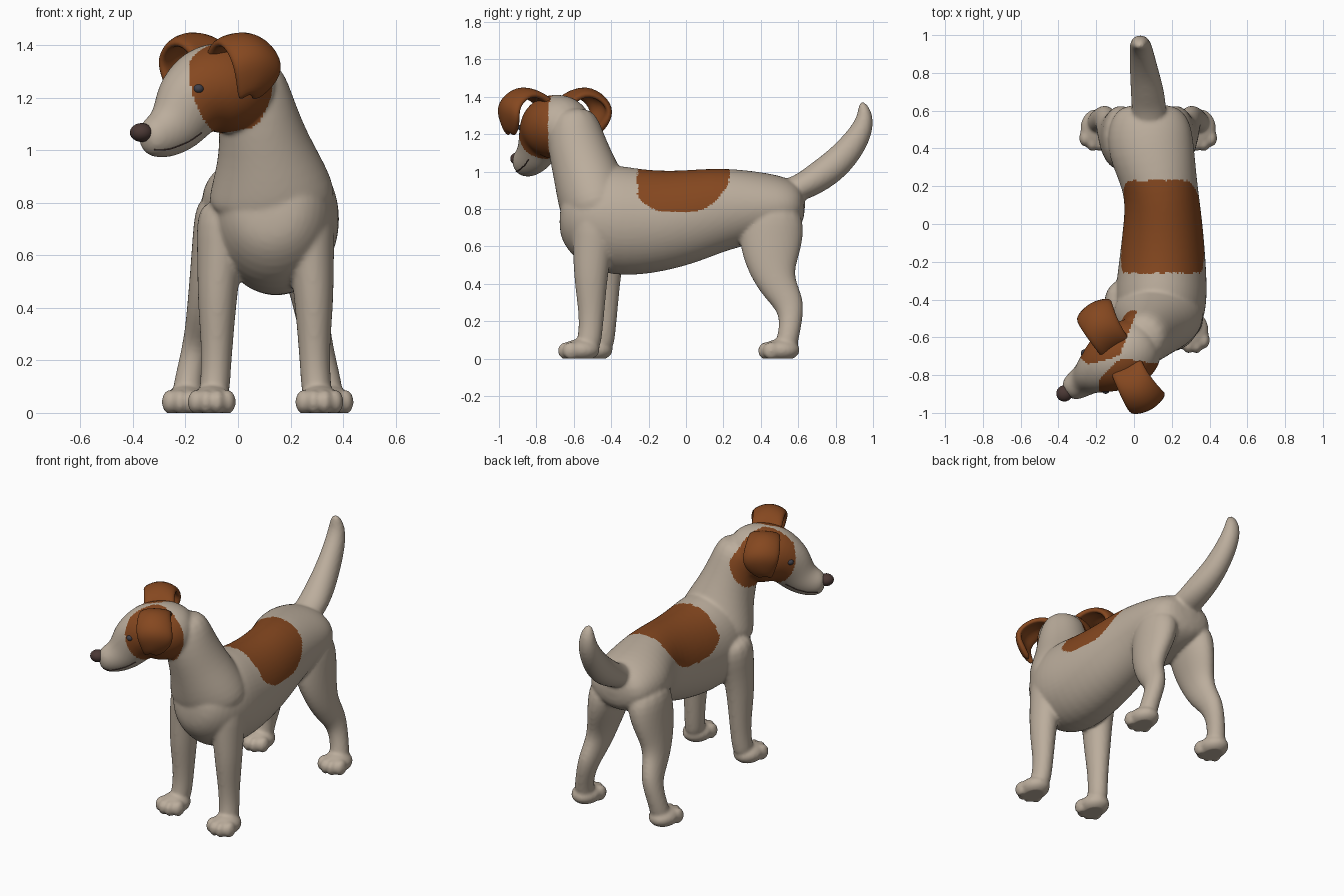
import bpy
import bmesh
import math
from mathutils import Matrix, Vector

cube = bpy.data.objects.get("Cube")
if cube:
    bpy.data.objects.remove(cube, do_unlink=True)


def make_material(name, rgb):
    mat = bpy.data.materials.new(name)
    mat.use_nodes = True
    mat.diffuse_color = (*rgb, 1)
    shader = mat.node_tree.nodes["Principled BSDF"]
    shader.inputs["Base Color"].default_value = (*rgb, 1)
    shader.inputs["Roughness"].default_value = 0.8
    return mat


CREAM = make_material("cream fur", (0.50, 0.42, 0.335))
BROWN = make_material("brown fur", (0.235, 0.064, 0.014))
NOSE = make_material("dark nose", (0.07, 0.04, 0.035))
EYE = make_material("eye grey", (0.05, 0.05, 0.065))

# Head frame: forward is local -y, left is local +x, turned to the right
HEAD = Matrix.Translation((-0.05, -0.69, 0)) @ Matrix.Rotation(math.radians(-60), 4, "Z")
IDENTITY = Matrix.Identity(4)


def add_object(name, bm, *materials):
    mesh = bpy.data.meshes.new(name)
    bmesh.ops.recalc_face_normals(bm, faces=bm.faces)
    bm.to_mesh(mesh)
    bm.free()
    for mat in materials:
        mesh.materials.append(mat)
    mesh.shade_smooth()
    obj = bpy.data.objects.new(name, mesh)
    bpy.context.collection.objects.link(obj)
    return obj


def loft(bm, rings, matrix=IDENTITY, sides=14):
    """Closed tube through (x, y, z, half width, half depth) rings."""
    centres = [Vector(r[:3]) for r in rings]
    loops = []
    for i, ring in enumerate(rings):
        tangent = centres[min(i + 1, len(rings) - 1)] - centres[max(i - 1, 0)]
        tangent.normalize()
        side = Vector((1, 0, 0))
        side = (side - tangent * side.dot(tangent)).normalized()
        up = tangent.cross(side)
        loop = []
        for k in range(sides):
            a = math.tau * k / sides
            offset = side * math.cos(a) * ring[3] + up * math.sin(a) * ring[4]
            loop.append(bm.verts.new(matrix @ (centres[i] + offset * 1.03)))
        loops.append(loop)
    for low, high in zip(loops, loops[1:]):
        for k in range(sides):
            n = (k + 1) % sides
            bm.faces.new((low[k], low[n], high[n], high[k]))
    bm.faces.new(loops[0][::-1])
    bm.faces.new(loops[-1])


def ball(bm, centre, radii, matrix=IDENTITY):
    place = matrix @ Matrix.Translation(centre) @ Matrix.Diagonal((*radii, 1))
    bmesh.ops.create_icosphere(bm, subdivisions=3, radius=1, matrix=place)


def paw(bm, x, y):
    ball(bm, (x, y + 0.01, 0.045), (0.086, 0.105, 0.06))
    for toe, back in ((-0.06, 0.025), (-0.021, 0), (0.021, 0), (0.06, 0.025)):
        ball(bm, (x + toe, y - 0.065 + back, 0.042), (0.032, 0.046, 0.048))


def leg_pair(bm, rings, middle, foot, right_shift):
    """Rings hold the offset from the middle line; one leg on each side."""
    for sign, shift in ((1, 0), (-1, right_shift)):
        loft(bm, [(middle + sign * x, y + shift, z, w, d) for x, y, z, w, d in rings])
        paw(bm, middle + sign * foot[0], foot[1] + shift)


bm = bmesh.new()

# Torso: y, x, top, bottom, half width
torso = [(-0.67, 0.12, 0.90, 0.70, 0.09), (-0.61, 0.13, 1.00, 0.59, 0.19),
         (-0.45, 0.14, 1.05, 0.45, 0.25), (-0.25, 0.15, 1.01, 0.435, 0.235),
         (0.0, 0.155, 1.005, 0.50, 0.21), (0.2, 0.145, 1.025, 0.585, 0.19),
         (0.4, 0.085, 1.0, 0.62, 0.235), (0.55, 0.08, 0.97, 0.66, 0.215),
         (0.64, 0.08, 0.91, 0.72, 0.14)]
loft(bm, [(x, y, (t + b) / 2, w, (t - b) / 2) for y, x, t, b, w in torso])

# Neck
loft(bm, [(0.13, -0.46, 0.75, 0.25, 0.19), (0.13, -0.49, 0.86, 0.24, 0.20),
          (0.10, -0.545, 1.02, 0.17, 0.17), (0.065, -0.595, 1.18, 0.145, 0.155),
          (0.03, -0.61, 1.34, 0.125, 0.115)])

# Skull and muzzle: sideways, forward, height, half width, half height
head = [(0, -0.19, 1.27, 0.08, 0.08), (0, -0.11, 1.255, 0.16, 0.15),
        (0, 0, 1.24, 0.185, 0.18), (0, 0.1, 1.225, 0.165, 0.17),
        (0.005, 0.17, 1.175, 0.12, 0.14), (0.01, 0.22, 1.09, 0.09, 0.115),
        (0.015, 0.3, 1.048, 0.078, 0.09), (0.02, 0.375, 1.045, 0.055, 0.06)]
loft(bm, [(x, -f, z, w, h) for x, f, z, w, h in head], HEAD)

# Front and hind legs with paws
leg_pair(bm, [(0.145, -0.47, 0.82, 0.125, 0.15), (0.175, -0.50, 0.60, 0.085, 0.105),
              (0.185, -0.51, 0.43, 0.075, 0.09), (0.185, -0.505, 0.26, 0.06, 0.07),
              (0.19, -0.51, 0.13, 0.056, 0.062), (0.2, -0.53, 0.04, 0.06, 0.07)],
         0.105, (0.205, -0.575), 0.07)
leg_pair(bm, [(0.12, 0.46, 0.84, 0.115, 0.16), (0.15, 0.455, 0.65, 0.1, 0.178),
              (0.185, 0.455, 0.51, 0.075, 0.14), (0.205, 0.485, 0.39, 0.065, 0.098),
              (0.222, 0.56, 0.29, 0.058, 0.08), (0.248, 0.56, 0.19, 0.053, 0.06),
              (0.265, 0.545, 0.11, 0.055, 0.057), (0.27, 0.53, 0.04, 0.06, 0.06)],
         0.075, (0.274, 0.495), 0)

# Tail
loft(bm, [(0.085, 0.50, 0.88, 0.09, 0.07), (0.08, 0.61, 0.91, 0.092, 0.07),
          (0.07, 0.71, 0.97, 0.088, 0.084), (0.05, 0.83, 1.06, 0.072, 0.082),
          (0.035, 0.942, 1.21, 0.06, 0.064), (0.03, 0.962, 1.31, 0.047, 0.042),
          (0.03, 0.938, 1.375, 0.02, 0.016)])

# Fuse the forms into one continuous coat
body = add_object("body", bm, CREAM, BROWN)
body.modifiers.new("round", "SUBSURF").levels = 2
fuse = body.modifiers.new("fuse", "REMESH")
fuse.mode, fuse.voxel_size = "VOXEL", 0.01
relax = body.modifiers.new("relax", "SMOOTH")
relax.factor, relax.iterations = 0.5, 7
graph = bpy.context.evaluated_depsgraph_get()
coat = bpy.data.meshes.new_from_object(body.evaluated_get(graph))
body.modifiers.clear()
body.data = coat
coat.materials.clear()
coat.materials.append(CREAM)
coat.materials.append(BROWN)
coat.shade_smooth()
for v in coat.vertices:
    v.co.z = max(v.co.z, 0)


def is_brown(p):
    # Saddle patch with rounded lower corners
    if abs(p.y + 0.015) < 0.245 and p.z > 0.7:
        return p.z > 0.78 + 0.13 * abs((p.y + 0.04) / 0.25) ** 3
    # Cheek patches split by a pale blaze
    q = HEAD.inverted() @ p
    oval = ((q.y + 0.02) / 0.19) ** 2 + ((q.z - 1.25) / 0.19) ** 2
    blaze = 0.012 + 0.8 * max(0, q.y + 0.02) + 0.3 * max(0, -q.y - 0.06)
    return oval < 1 and abs(q.x) > blaze and q.z > 1


for poly in coat.polygons:
    poly.material_index = int(is_brown(poly.center))

# Folded ears: sideways, forward, height, half width
bm = bmesh.new()
ear = [(0.05, 0.02, 1.35, 0.09), (0.12, 0.03, 1.425, 0.09), (0.22, 0.035, 1.445, 0.095),
       (0.315, 0.025, 1.375, 0.11), (0.305, 0.015, 1.295, 0.095), (0.27, 0.05, 1.21, 0.03)]
rows = []
for side, f, z, w in ear:
    rows.append([bm.verts.new((side - 0.03 * t * t, -f + w * t, z - 0.03 * t * t))
                 for t in (-1, -0.5, 0, 0.5, 1)])
for a, b in zip(rows, rows[1:]):
    for k in range(4):
        bm.faces.new((a[k], a[k + 1], b[k + 1], b[k]))
ears = add_object("ears", bm, BROWN)
ears.matrix_world = HEAD
ears.modifiers.new("both sides", "MIRROR")
thick = ears.modifiers.new("thickness", "SOLIDIFY")
thick.thickness, thick.offset = 0.04, 0
rounding = ears.modifiers.new("round", "SUBSURF")
rounding.levels = rounding.render_levels = 2

# Nose
bm = bmesh.new()
ball(bm, (0.02, -0.378, 1.068), (0.043, 0.045, 0.036), HEAD)
add_object("nose", bm, NOSE)


def on_coat(x, y, z, sink=0):
    hit, spot, normal, index = body.closest_point_on_mesh(HEAD @ Vector((x, y, z)))
    return spot - normal * sink


for name, sign in (("left", 1), ("right", -1)):
    # Eye set into the face
    bm = bmesh.new()
    ball(bm, on_coat(sign * 0.115, -0.182, 1.235, 0.01), (0.021, 0.021, 0.018))
    add_object(name + "_eye", bm, EYE)

    # Mouth line along the muzzle
    path = [(0.06, -0.35, 0.995), (0.09, -0.28, 0.995), (0.11, -0.2, 1.015),
            (0.12, -0.13, 1.055)]
    curve = bpy.data.curves.new(name + "_mouth_line", "CURVE")
    curve.dimensions = "3D"
    curve.bevel_depth = 0.003
    curve.bevel_resolution = 1
    line = curve.splines.new("POLY")
    steps = 6
    spots = [Vector(a).lerp(Vector(b), i / steps)
             for a, b in zip(path, path[1:]) for i in range(steps)]
    line.points.add(len(spots) - 1)
    for point, spot in zip(line.points, spots):
        point.co = (*on_coat(sign * spot.x, spot.y, spot.z), 1)
    curve.materials.append(NOSE)
    bpy.context.collection.objects.link(bpy.data.objects.new(curve.name, curve))
